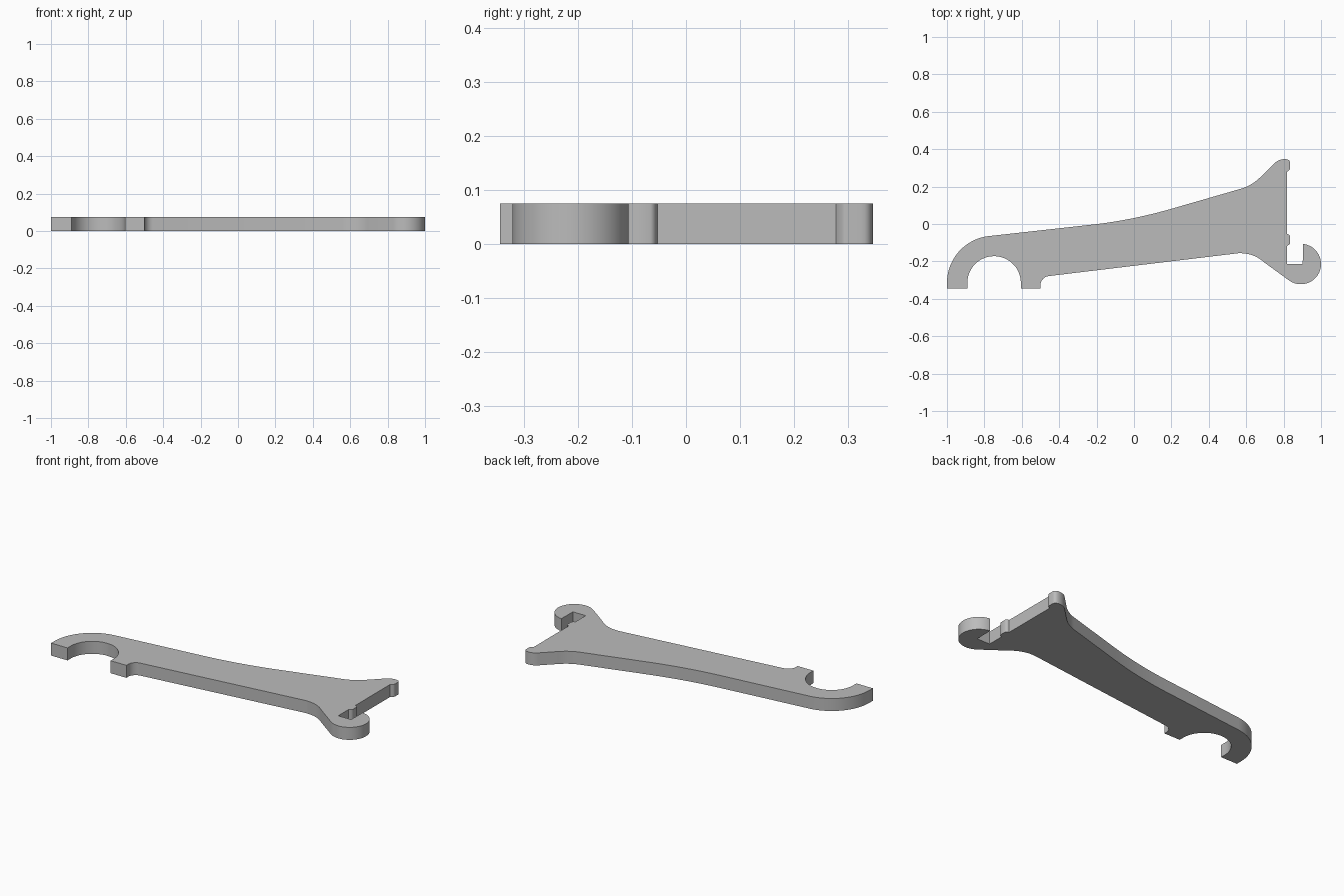
import bpy
import bmesh
from math import sin, cos, radians
from mathutils import Vector

cube = bpy.data.objects.get("Cube")
if cube:
    bpy.data.objects.remove(cube)

HEIGHT = 0.075


def arc(cx, cy, r, start, end, steps):
    """Points on a circle between two angles in degrees."""
    angles = [radians(start + (end - start) * i / steps) for i in range(steps + 1)]
    return [(cx + r * cos(a), cy + r * sin(a)) for a in angles]


def bend(a, corner, b, steps=8):
    """Rounded corner tangent to both of its sides."""
    a, corner, b = Vector(a), Vector(corner), Vector(b)
    ts = [i / steps for i in range(steps + 1)]
    return [tuple(a * (1 - t) ** 2 + corner * 2 * t * (1 - t) + b * t * t) for t in ts]


# Large open hook and long upper edge
outline = [(-1, -0.345)]
outline += arc(-0.748, -0.315, 0.252, 180, 96.4, 24)
outline += bend((-0.22, -0.003), (0.0, 0.022), (0.22, 0.087), 14)
outline += bend((0.57, 0.188), (0.626, 0.204), (0.67, 0.245))

# Flared tip with its small lip
outline += bend((0.755, 0.328), (0.775, 0.346), (0.805, 0.347), 6)
outline += bend((0.805, 0.347), (0.835, 0.347), (0.835, 0.325), 6)
outline += [(0.835, 0.3)]
outline += bend((0.835, 0.295), (0.833, 0.287), (0.817, 0.278), 4)

# Straight jaw with a small rounded tooth
outline += bend((0.817, -0.053), (0.833, -0.056), (0.835, -0.066), 4)
outline += bend((0.835, -0.102), (0.833, -0.11), (0.817, -0.118), 4)

# Small hook around the square slot
outline += [(0.817, -0.215), (0.902, -0.215)]
outline += arc(0.892, -0.214, 0.108, 84, -127, 36)
outline += bend((0.70, -0.208), (0.64, -0.154), (0.56, -0.156), 12)

# Lower edge, foot and the inside of the large hook
outline += arc(-0.45, -0.328, 0.05, 97, 180, 10)
outline += [(-0.5, -0.345), (-0.605, -0.345)]
outline += arc(-0.748, -0.315, 0.143, 0, 180, 36)
outline += [(-0.891, -0.345)]

# Extrude the outline into a flat plate
bm = bmesh.new()
verts = []
for x, y in outline:
    p = Vector((x, y, 0))
    if not verts or (p - verts[-1].co).length > 1e-4:
        verts.append(bm.verts.new(p))
base = bm.faces.new(verts)
top = bmesh.ops.extrude_face_region(bm, geom=[base])["geom"]
bmesh.ops.translate(bm, vec=(0, 0, HEIGHT),
                    verts=[g for g in top if isinstance(g, bmesh.types.BMVert)])
bmesh.ops.recalc_face_normals(bm, faces=bm.faces[:])
caps = [f for f in bm.faces if len(f.verts) > 4]
bmesh.ops.triangulate(bm, faces=caps)
mesh = bpy.data.meshes.new("spanner_body")
bm.to_mesh(mesh)
bm.free()

body = bpy.data.objects.new("spanner_body", mesh)
bpy.context.collection.objects.link(body)

# Plain grey finish
grey = bpy.data.materials.new("plain_grey")
grey.use_nodes = True
colour = (0.5, 0.5, 0.5, 1)
grey.diffuse_color = colour
grey.node_tree.nodes["Principled BSDF"].inputs["Base Color"].default_value = colour
mesh.materials.append(grey)

# Smooth curved walls, crisp rims
bpy.context.view_layer.objects.active = body
body.select_set(True)
bpy.ops.object.shade_smooth_by_angle(angle=radians(30))
